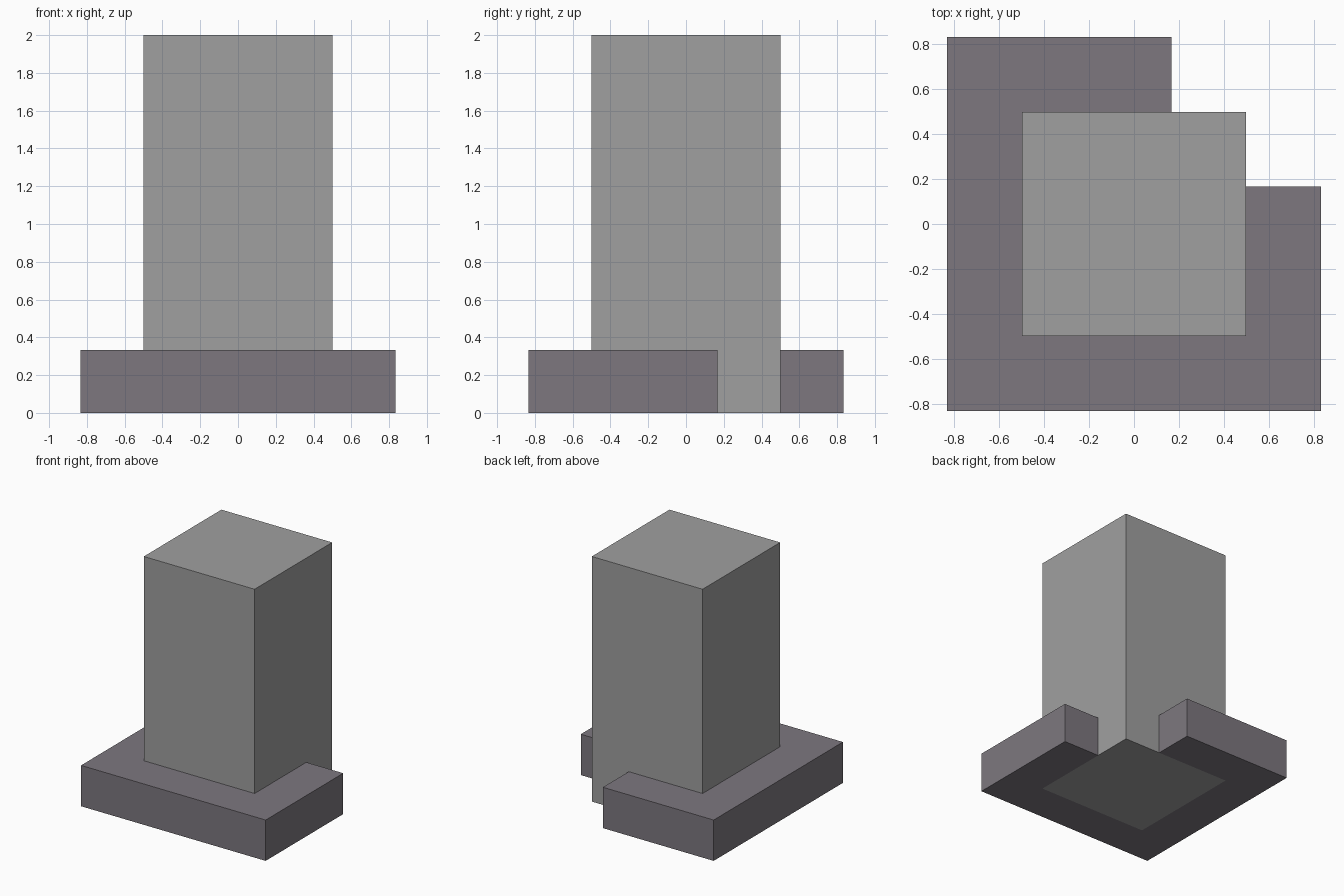
import bpy, bmesh

cube = bpy.data.objects.get("Cube")
if cube:
    bpy.data.objects.remove(cube, do_unlink=True)


def make_material(name, rgb):
    mat = bpy.data.materials.new(name)
    mat.use_nodes = True
    colour = (*rgb, 1.0)
    mat.diffuse_color = colour
    mat.node_tree.nodes["Principled BSDF"].inputs["Base Color"].default_value = colour
    return mat


def extrude_profile(name, outline, height, mat):
    """Prism standing on z = 0 from a counter-clockwise outline."""
    bm = bmesh.new()
    face = bm.faces.new([bm.verts.new((x, y, 0)) for x, y in outline])
    top = bmesh.ops.extrude_face_region(bm, geom=[face], use_keep_orig=True)["geom"]
    bmesh.ops.translate(bm, vec=(0, 0, height),
                        verts=[v for v in top if isinstance(v, bmesh.types.BMVert)])
    bmesh.ops.recalc_face_normals(bm, faces=bm.faces)
    mesh = bpy.data.meshes.new(name)
    bm.to_mesh(mesh)
    bm.free()
    mesh.materials.append(mat)
    obj = bpy.data.objects.new(name, mesh)
    bpy.context.collection.objects.link(obj)
    return obj


grey = make_material("light grey", (0.35, 0.35, 0.35))
mauve = make_material("mauve grey", (0.205, 0.187, 0.212))

INNER, OUTER, STEP = 0.5, 0.8333, 0.1667

# Square column, reaching the ground
extrude_profile("column", [(-INNER, -INNER), (INNER, -INNER),
                           (INNER, INNER), (-INNER, INNER)], 2.0, grey)

# Plinth wrapped around the column, open at the back left corner
extrude_profile("plinth", [
    (-OUTER, -OUTER), (OUTER, -OUTER), (OUTER, STEP), (INNER, STEP),
    (INNER, -INNER), (-INNER, -INNER), (-INNER, INNER), (STEP, INNER),
    (STEP, OUTER), (-OUTER, OUTER)], 0.3333, mauve)
